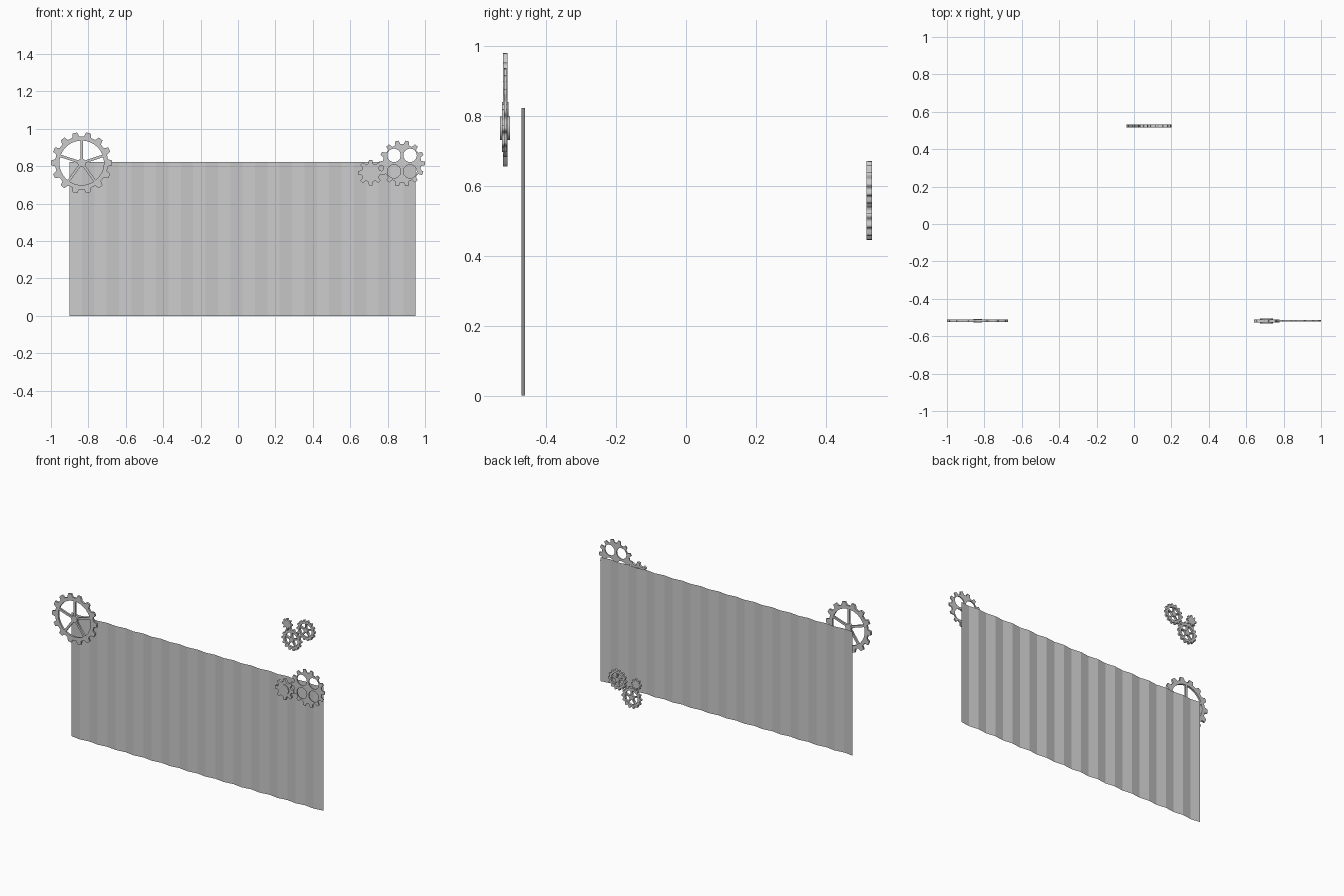
import bpy, bmesh, math
from math import sin, cos, pi

if "Cube" in bpy.data.objects:
    bpy.data.objects.remove(bpy.data.objects["Cube"])

steel = bpy.data.materials.new("light grey metal")
steel.diffuse_color = (0.6, 0.6, 0.6, 1)
steel.use_nodes = True
steel.node_tree.nodes["Principled BSDF"].inputs["Base Color"].default_value = steel.diffuse_color


def finish(name, mesh, loc=(0, 0, 0)):
    ob = bpy.data.objects.new(name, mesh)
    bpy.context.collection.objects.link(ob)
    mesh.materials.clear()
    mesh.materials.append(steel)
    ob.location = loc
    return ob


def polar(r, a):
    return (r * cos(a), r * sin(a))


def circle(r, n=28, cx=0, cy=0):
    return [(cx + r * cos(2 * pi * i / n), cy + r * sin(2 * pi * i / n)) for i in range(n)]


def toothed(r, root, teeth):
    # each tooth: wide base, narrower tip
    step = 2 * pi / teeth
    return [polar(rad, (i + f) * step) for i in range(teeth)
            for rad, f in ((root, -.3), (r, -.17), (r, .17), (root, .3))]


def windows(hub, rim, spokes, width, turn):
    # openings between straight spokes
    loops = []
    for i in range(spokes):
        a, b = turn + 2 * pi * i / spokes, turn + 2 * pi * (i + 1) / spokes
        loop = []
        for r, order in ((rim, range(9)), (hub, range(8, -1, -1))):
            off = math.asin(width / 2 / r)
            loop += [polar(r, a + off + (b - a - 2 * off) * k / 8) for k in order]
        loops.append(loop)
    return loops


def plate(name, loops, thick, loc):
    # filled outline with holes, standing upright and facing the front
    cu = bpy.data.curves.new(name, 'CURVE')
    cu.dimensions, cu.fill_mode, cu.extrude = '2D', 'BOTH', thick / 2
    for loop in loops:
        sp = cu.splines.new('POLY')
        sp.points.add(len(loop) - 1)
        for p, (x, y) in zip(sp.points, loop):
            p.co = (x, y, 0, 1)
        sp.use_cyclic_u = True
    tmp = bpy.data.objects.new(name + "_outline", cu)
    bpy.context.collection.objects.link(tmp)
    bpy.context.view_layer.update()
    mesh = bpy.data.meshes.new_from_object(tmp.evaluated_get(bpy.context.evaluated_depsgraph_get()))
    bpy.data.objects.remove(tmp)
    ob = finish(name, mesh, loc)
    ob.rotation_euler.x = pi / 2
    return ob


# Corrugated fence panel: narrow strips leaning alternately
bm = bmesh.new()
count, x0, x1, top = 28, -0.90, 0.95, 0.823
w = (x1 - x0) / count
for i in range(count):
    ya, yb = (-0.470, -0.461) if i % 2 else (-0.461, -0.470)
    xa, xb = x0 + i * w, x0 + (i + 1) * w
    bm.faces.new([bm.verts.new(c) for c in
                  ((xa, ya, 0), (xb, yb, 0), (xb, yb, top), (xa, ya, top))])
bmesh.ops.remove_doubles(bm, verts=bm.verts, dist=1e-5)
me = bpy.data.meshes.new("fence_panel")
bm.to_mesh(me)
bm.free()
finish("fence_panel", me)

# Large spoked gear at the left corner
big = (-0.836, -0.517, 0.818)
plate("large_gear", [toothed(.164, .142, 14)] + windows(.022, .119, 5, .014, pi / 2), .012, big)
plate("large_gear_hub", [circle(.022)], .018, big)

# Gear with four round holes at the right corner
holes = [circle(.036, 24, sx * .043, sz * .043) for sx in (-1, 1) for sz in (-1, 1)]
plate("holed_gear", [toothed(.123, .103, 14)] + holes, .007, (0.877, -0.517, 0.815))

# Small solid pinion beside it
pin = (0.709, -0.518, 0.765)
plate("pinion", [toothed(.069, .05, 8)], .016, pin)
plate("pinion_hub", [circle(.034)], .028, pin)

# Three meshing gears at the back
for name, x, z, r, teeth in (("rear_lower_gear", .030, .515, .071, 14),
                             ("rear_upper_gear", .135, .605, .067, 14)):
    plate(name, [toothed(r, r * .86, teeth)] + windows(r * .22, r * .66, 5, r * .13, pi / 2),
          .015, (x, .524, z))
plate("rear_pinion", [toothed(.037, .026, 8)], .012, (-.003, .524, .610))
